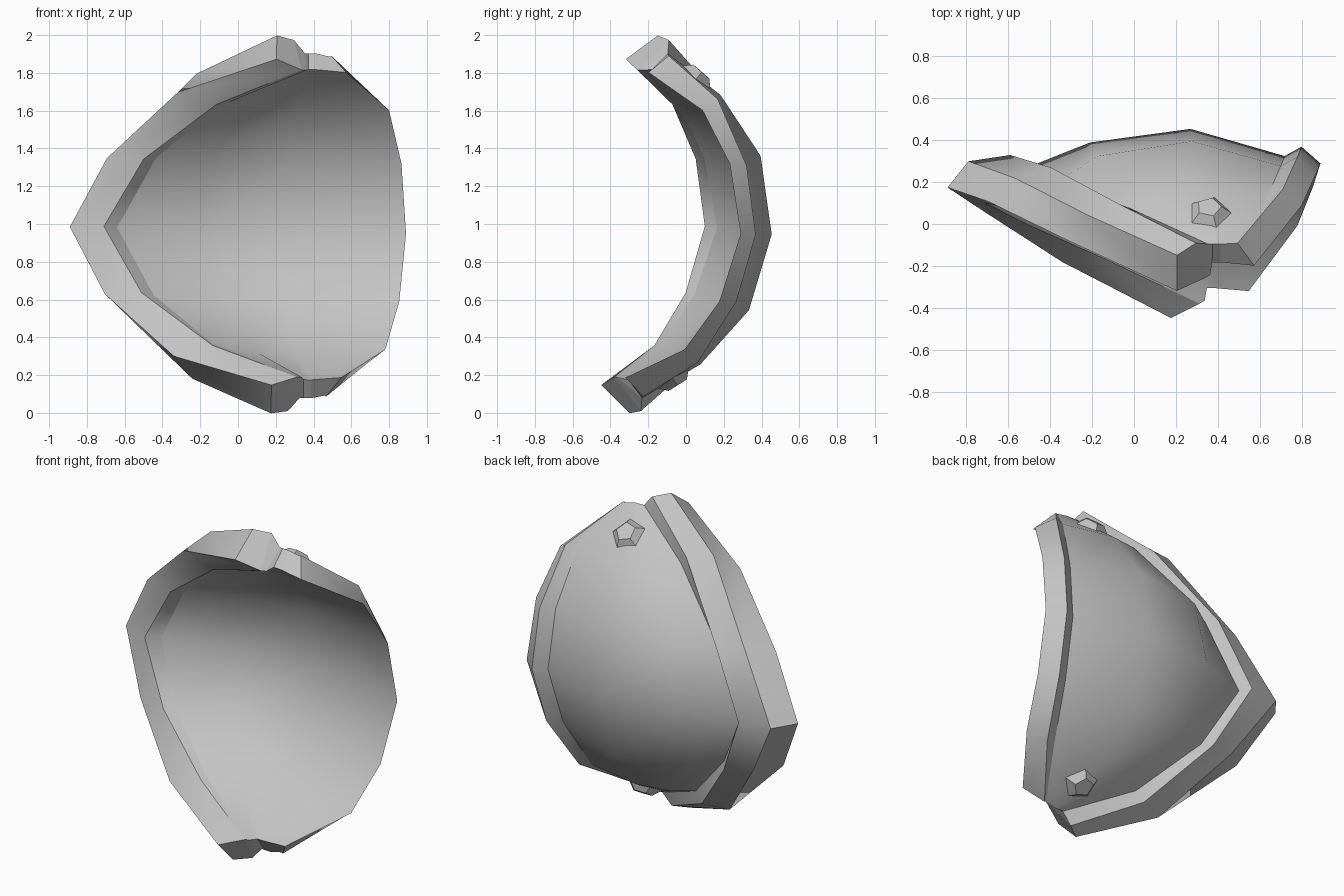
import bpy, bmesh, math
from mathutils import Vector, Matrix

if "Cube" in bpy.data.objects:
    bpy.data.objects.remove(bpy.data.objects["Cube"])

grey = bpy.data.materials.new("plain_grey")
grey.diffuse_color = (0.55, 0.55, 0.55, 1)
grey.use_nodes = True
grey.node_tree.nodes["Principled BSDF"].inputs["Base Color"].default_value = grey.diffuse_color

# Upper halves of the lengthwise rails, tip to middle; z is measured from the mid plane
rim_front = [(.19, -.385, .865), (-.33, -.13, .70), (-.70, .08, .36), (-.89, .175, 0)]
rim_outer = [(.19, -.225, 1.003), (-.23, -.02, .81), (-.57, .19, .37), (-.79, .30, 0)]
rim_back = [(.28, -.165, .985), (-.08, .035, .785), (-.40, .24, .39), (-.59, .33, 0)]
shell_left = [(.34, -.165, .915), (-.03, .02, .725), (-.36, .18, .375), (-.56, .25, 0)]
shell_a = [(.36, -.165, .915), (.10, .08, .73), (-.18, .295, .40), (-.21, .39, 0)]
shell_b = [(.40, -.165, .915), (.30, .13, .715), (.27, .365, .41), (.27, .455, 0)]
edge_back = [(.47, -.16, .90), (.63, .09, .695), (.695, .25, .36), (.72, .325, 0)]
edge_outer = [(.48, -.16, .905), (.70, .115, .70), (.775, .295, .36), (.80, .37, 0)]
edge_front = [(.56, -.26, .81), (.79, .04, .635), (.86, .205, .365), (.89, .29, 0)]
rim_step = [(.35, -.305, .815), (-.12, -.08, .63), (-.44, .07, .365), (-.64, .165, 0)]
rim_inner = [(.325, -.32, .815), (-.125, -.12, .64), (-.505, .025, .355), (-.71, .10, 0)]


def inside(rail):
    return [(x, y - .08, z * .9) for x, y, z in rail]


rails = [rim_front, rim_outer, rim_back, shell_left, shell_a, shell_b, edge_back,
         edge_outer, edge_front, inside(shell_b), inside(shell_a), rim_step, rim_inner]
sharp_rails = (0, 1, 2, 3, 6, 7, 8, 11, 12)

# The whole part leans slightly forward at the bottom and rolls a little sideways
lean = (Matrix.Translation((0, 0, .984)) @ Matrix.Rotation(math.radians(.9), 4, 'Y')
        @ Matrix.Rotation(-math.radians(4.3), 4, 'X'))


def finish(name, bm):
    bmesh.ops.recalc_face_normals(bm, faces=bm.faces)
    bm.transform(lean)
    mesh = bpy.data.meshes.new(name)
    bm.to_mesh(mesh)
    bm.free()
    mesh.materials.append(grey)
    bpy.context.collection.objects.link(bpy.data.objects.new(name, mesh))


# Curved shell with its thick rim, lofted through seven cross sections
bm = bmesh.new()
rows = []
for k, s in [(0, 1), (1, 1), (2, 1), (3, 1), (2, -1), (1, -1), (0, -1)]:
    rows.append([bm.verts.new((r[k][0], r[k][1], r[k][2] * s)) for r in rails])
n = len(rails)
for a, b in zip(rows, rows[1:]):
    for i in range(n):
        j = (i + 1) % n
        bm.faces.new((a[i], a[j], b[j], b[i])).smooth = True
    for i in sharp_rails:
        bm.edges.get((a[i], b[i])).smooth = False
# End faces of the rim and shell at both tips
for row in (rows[0], rows[-1]):
    for ids in [(0, 1, 2, 12), (2, 3, 11, 12), (3, 4, 10, 11), (4, 5, 9, 10), (5, 6, 7, 8, 9)]:
        bm.faces.new([row[i] for i in ids])
    for i in range(n):
        bm.edges.get((row[i], row[(i + 1) % n])).smooth = False
# Crisp corner across the middle of the rim's outer face
bm.edges.get((rows[3][0], rows[3][1])).smooth = False
finish("curved_shell", bm)

# Five-sided tapered pivot studs near both tips
for side, name in [(1, "upper_pivot_stud"), (-1, "lower_pivot_stud")]:
    bm = bmesh.new()
    normal = Vector((0, .6, .8 * side))
    place = (Matrix.Translation((.345, -.005, .80 * side)) @ normal.to_track_quat('Z', 'Y').to_matrix().to_4x4()
             @ Matrix.Rotation(math.radians(20), 4, 'Z'))
    bmesh.ops.create_cone(bm, cap_ends=True, segments=5, radius1=.12, radius2=.06, depth=.06,
                          matrix=place @ Matrix.Translation((0, 0, .01)))
    finish(name, bm)
